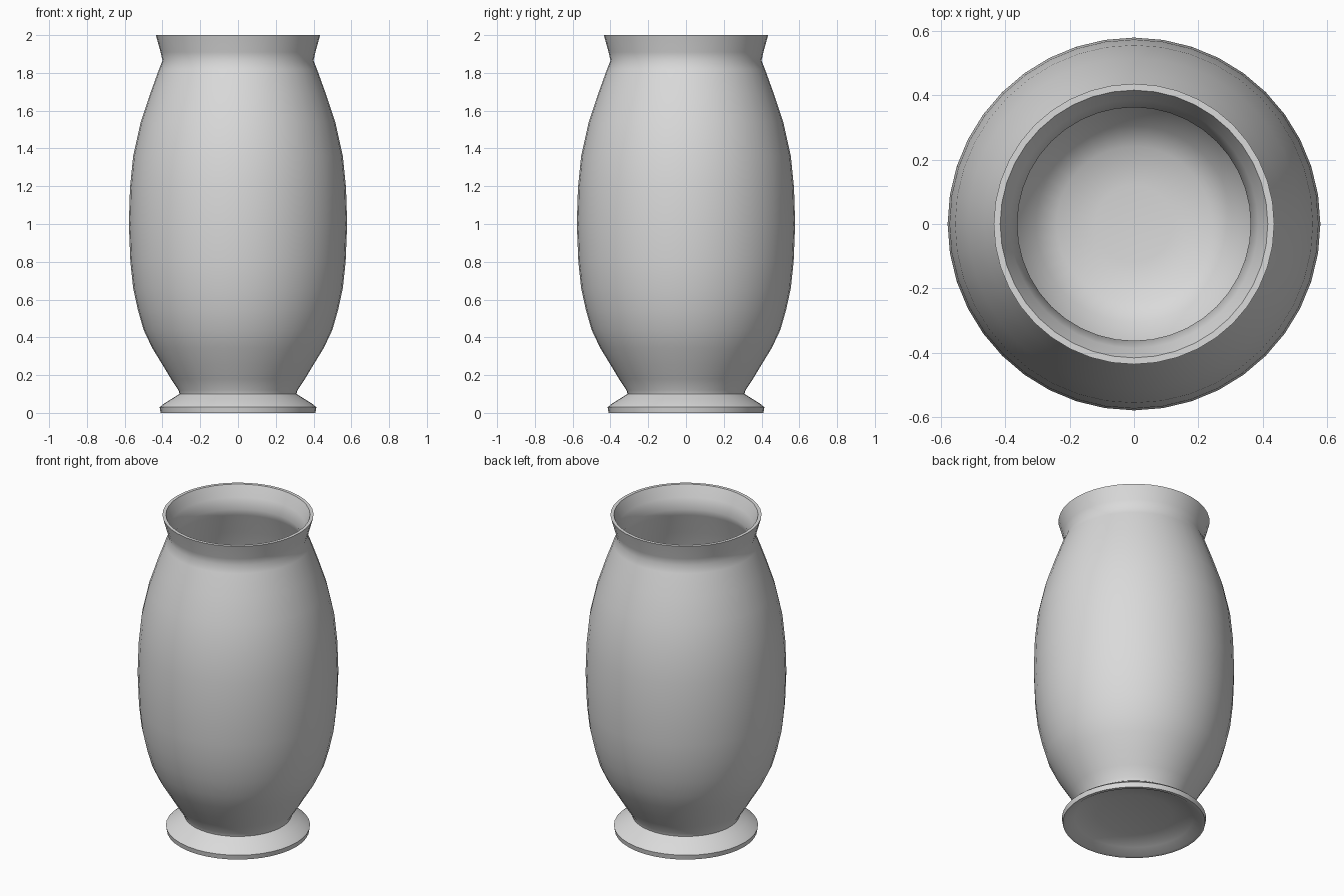
import bpy, bmesh, math

SIDES = 40

grey = bpy.data.materials.new("light grey")
grey.diffuse_color = (0.7, 0.7, 0.7, 1)

# Closed half profile (radius, height): underside, foot, belly, lip, inner wall, floor
profile = [
    (0.0, 0.06), (0.22, 0.055), (0.34, 0.03), (0.39, 0.0),
    (0.41, 0.0), (0.415, 0.03), (0.395, 0.047), (0.35, 0.075), (0.31, 0.10),
    (0.315, 0.12), (0.355, 0.18), (0.40, 0.255), (0.455, 0.345), (0.50, 0.44),
    (0.53, 0.545), (0.555, 0.66), (0.57, 0.80), (0.578, 1.0), (0.572, 1.19),
    (0.555, 1.36), (0.515, 1.54), (0.465, 1.69), (0.418, 1.82), (0.40, 1.865),
    (0.41, 1.91), (0.435, 2.0),
    (0.415, 2.0), (0.385, 1.93), (0.362, 1.865), (0.378, 1.82), (0.425, 1.69),
    (0.475, 1.54), (0.515, 1.36), (0.532, 1.19), (0.538, 1.0), (0.53, 0.80),
    (0.515, 0.66), (0.49, 0.545), (0.46, 0.44), (0.415, 0.345), (0.36, 0.255),
    (0.305, 0.17), (0.24, 0.125), (0.12, 0.11), (0.0, 0.11),
]

# Spin the profile into the vase
bm = bmesh.new()
pts = [bm.verts.new((r, 0, z)) for r, z in profile]
edges = [bm.edges.new(pair) for pair in zip(pts, pts[1:])]
bmesh.ops.spin(bm, geom=pts + edges, axis=(0, 0, 1), cent=(0, 0, 0),
               angle=math.tau, steps=SIDES)
bmesh.ops.remove_doubles(bm, verts=bm.verts[:], dist=0.0005)
bmesh.ops.recalc_face_normals(bm, faces=bm.faces[:])

mesh = bpy.data.meshes.new("vase")
bm.to_mesh(mesh)
bm.free()
vase = bpy.data.objects.new("vase", mesh)
bpy.context.collection.objects.link(vase)
mesh.materials.append(grey)

# Smooth body with a crisp lip and foot
bpy.context.view_layer.objects.active = vase
vase.select_set(True)
bpy.ops.object.shade_smooth_by_angle(angle=math.radians(50))
